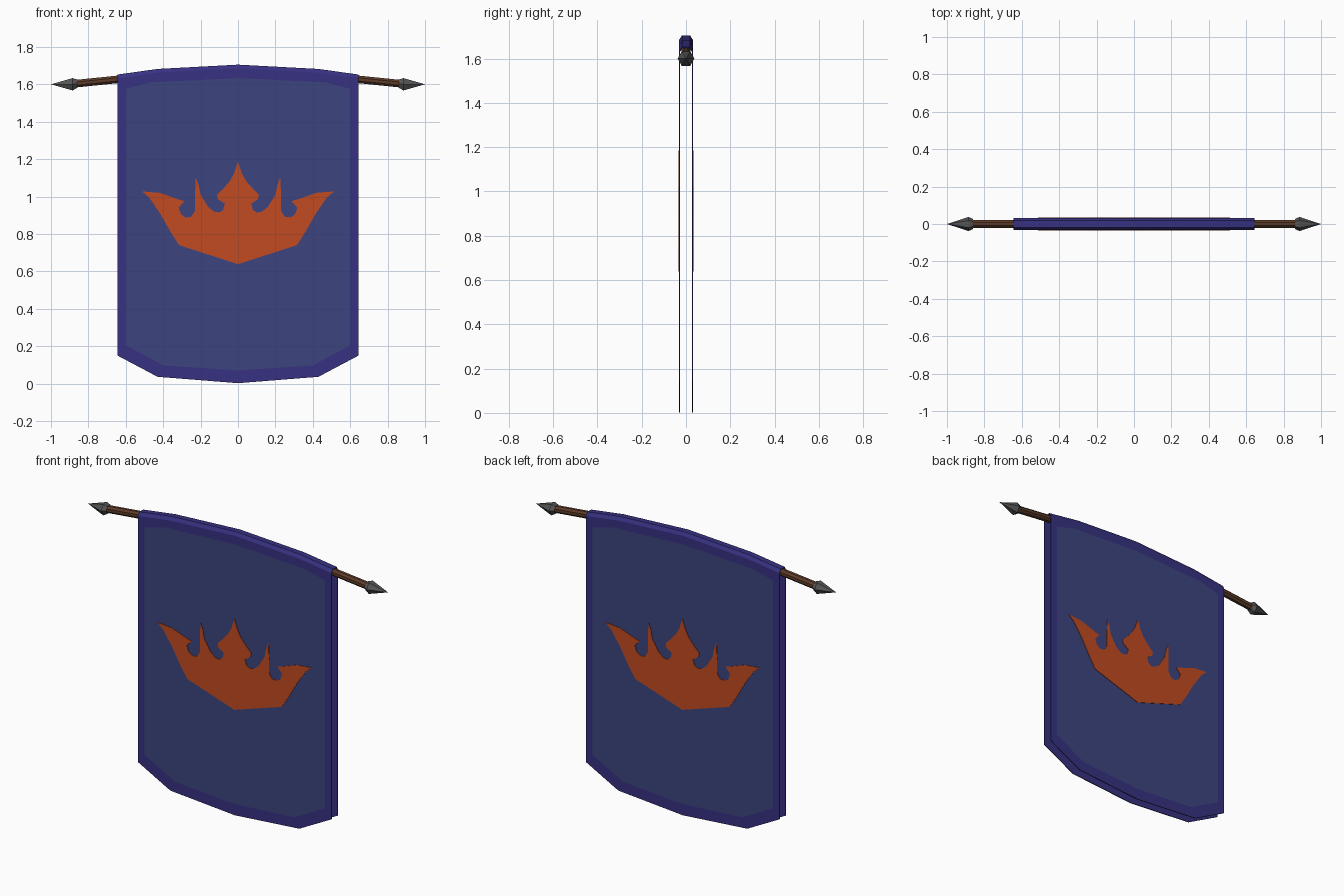
import bpy, bmesh, math

if "Cube" in bpy.data.objects:
    bpy.data.objects.remove(bpy.data.objects["Cube"])


def material(name, rgb):
    m = bpy.data.materials.new(name)
    m.diffuse_color = (*rgb, 1)
    m.use_nodes = True
    m.node_tree.nodes["Principled BSDF"].inputs["Base Color"].default_value = m.diffuse_color
    return m


PURPLE = material("purple border", (0.038, 0.031, 0.22))
BLUE = material("blue cloth", (0.045, 0.06, 0.21))
ORANGE = material("orange emblem", (0.54, 0.07, 0.016))
WOOD = material("brown wood", (0.11, 0.045, 0.022))
METAL = material("grey metal", (0.09, 0.09, 0.09))


def finish(bm, name, *mats):
    bmesh.ops.recalc_face_normals(bm, faces=bm.faces[:])
    me = bpy.data.meshes.new(name)
    bm.to_mesh(me)
    bm.free()
    for m in mats:
        me.materials.append(m)
    ob = bpy.data.objects.new(name, me)
    bpy.context.collection.objects.link(ob)
    return ob


def mirrored(half):
    """Mirror points given from the centre (x = 0) outwards, left to right."""
    return [(-x, z) for x, z in half[:0:-1]] + half


HALF = 0.031   # outer half depth of the folded cloth

# Cloth: front and back sheets with a border ring, joined by a fold on top
out_top = mirrored([(0, 1.705), (0.43, 1.682), (0.645, 1.652)])
out_bot = mirrored([(0, 0.002), (0.43, 0.036), (0.645, 0.15)])
in_top = mirrored([(0, 1.633), (0.47, 1.61), (0.60, 1.575)])
in_bot = mirrored([(0, 0.07), (0.40, 0.097), (0.60, 0.205)])
bm = bmesh.new()
rows = []
for y in (-HALF, HALF):
    shoulder = [(x, z - 0.02) for x, z in out_top]
    outer = [bm.verts.new((x, y, z)) for x, z in out_bot + shoulder[::-1]]
    inner = [bm.verts.new((x, y, z)) for x, z in in_bot + in_top[::-1]]
    n = len(outer)
    for i in range(n):
        j = (i + 1) % n
        bm.faces.new((outer[i], outer[j], inner[j], inner[i]))
    bm.faces.new(inner).material_index = 1
    ridge = [bm.verts.new((x, y * 0.58, z)) for x, z in out_top]
    pair = [outer[:4:-1], ridge]
    rows += pair if y < 0 else pair[::-1]
for a, b in zip(rows, rows[1:]):
    for i in range(4):
        bm.faces.new((a[i], a[i + 1], b[i + 1], b[i]))
cloth = finish(bm, "banner_cloth", PURPLE, BLUE)
sol = cloth.modifiers.new("thickness", 'SOLIDIFY')
sol.thickness = 0.005
sol.offset = -1

# Crown emblem on both sheets
crown = [(0, 1.185), (0.02, 1.125), (0.043, 1.083), (0.085, 1.035),
         (0.112, 1.01), (0.107, 0.985), (0.07, 0.962), (0.08, 0.927),
         (0.10, 0.915), (0.125, 0.917), (0.16, 0.945), (0.20, 1.01),
         (0.213, 1.07), (0.226, 1.10), (0.23, 1.01), (0.229, 0.925),
         (0.25, 0.892), (0.28, 0.888), (0.305, 0.905), (0.317, 0.94),
         (0.30, 0.96), (0.285, 0.975), (0.32, 0.985), (0.42, 1.02),
         (0.513, 1.027), (0.475, 0.995), (0.417, 0.91), (0.36, 0.81),
         (0.315, 0.74)]
outline = crown + [(0, 0.638)] + [(-x, z) for x, z in crown[:0:-1]]
for side, name in ((-1, "front_crown"), (1, "back_crown")):
    bm = bmesh.new()
    face = bm.faces.new([bm.verts.new((x, side * HALF, z)) for x, z in outline])
    ext = bmesh.ops.extrude_face_region(bm, geom=[face])
    top = [v for v in ext["geom"] if isinstance(v, bmesh.types.BMVert)]
    bmesh.ops.translate(bm, verts=top, vec=(0, side * 0.003, 0))
    finish(bm, name, ORANGE)


def loft(name, rings, mat, sides):
    """Skin round sections (x, z, radius) along x."""
    bm = bmesh.new()
    loops = []
    for x, z, r in rings:
        loops.append([bm.verts.new((x, r * math.sin((k + 0.5) * math.tau / sides),
                                    z + r * math.cos((k + 0.5) * math.tau / sides)))
                      for k in range(sides)])
    for a, b in zip(loops, loops[1:]):
        for k in range(sides):
            j = (k + 1) % sides
            bm.faces.new((a[k], a[j], b[j], b[k]))
    bm.faces.new(loops[0])
    bm.faces.new(loops[-1])
    bmesh.ops.remove_doubles(bm, verts=bm.verts[:], dist=0.0002)
    return finish(bm, name, mat)


# Bowed wooden pole
axis = mirrored([(0, 1.675), (0.43, 1.65), (0.645, 1.626), (0.88, 1.602)])
loft("pole", [(x, z, 0.022) for x, z in axis], WOOD, 8)

# Pointed metal ends
for s, name in ((-1, "left_spear_tip"), (1, "right_spear_tip")):
    loft(name, [(s * 0.86, 1.603, 0.026), (s * 0.885, 1.6, 0.038),
                (s * 1.0, 1.6, 0.00005)], METAL, 6)
